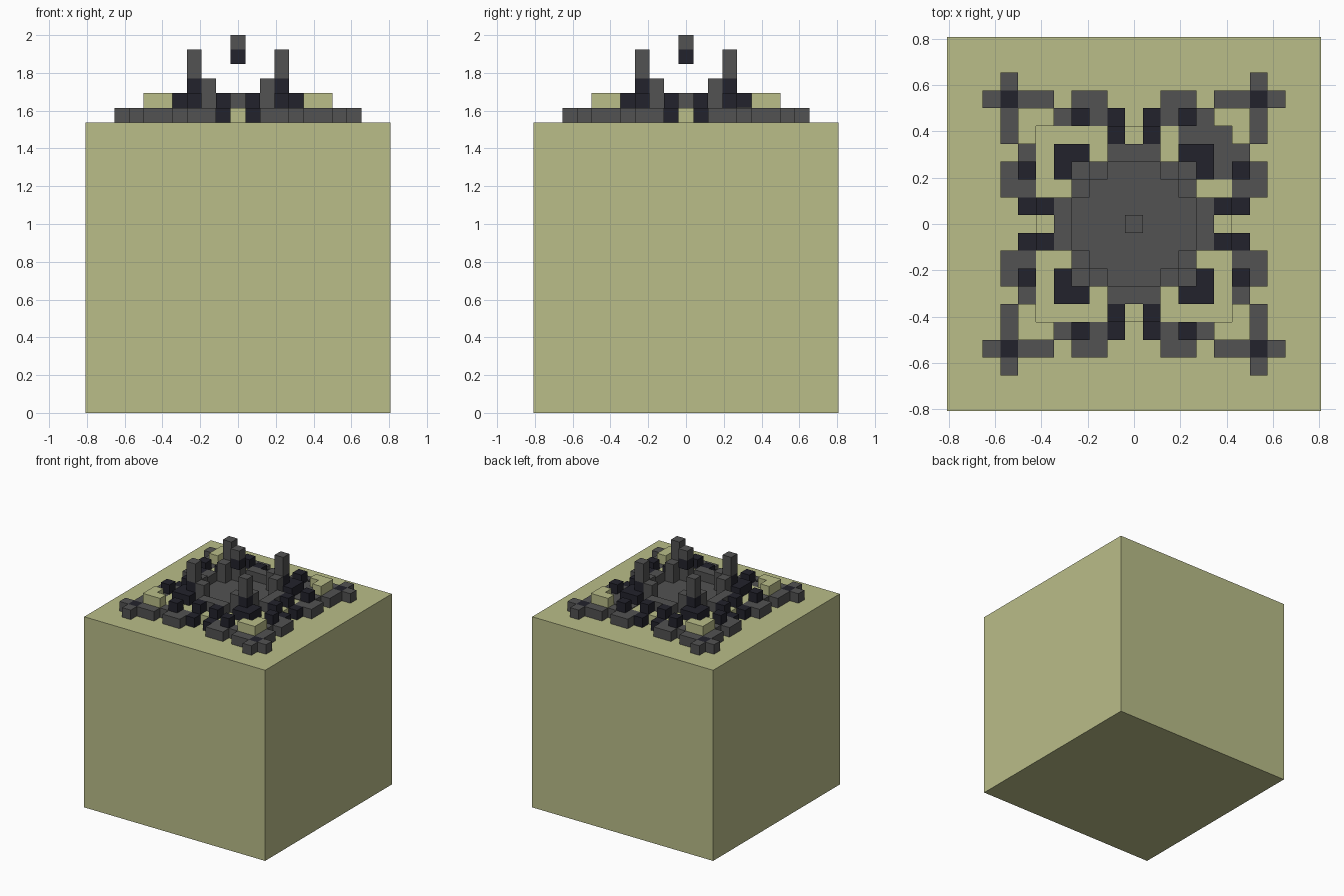
import bpy, bmesh
from mathutils import Matrix, Vector

U = 2 / 26        # edge of one block
GROUND = 20       # ground level in blocks

if "Cube" in bpy.data.objects:
    bpy.data.objects.remove(bpy.data.objects["Cube"])


def material(name, color):
    m = bpy.data.materials.new(name)
    m.use_nodes = True
    m.diffuse_color = (*color, 1)
    m.node_tree.nodes["Principled BSDF"].inputs["Base Color"].default_value = (*color, 1)
    return m


SAND = material("pale_olive", (0.49, 0.51, 0.25))
STONE = material("grey_stone", (0.085, 0.085, 0.085))
DARK = material("dark_stone", (0.016, 0.016, 0.025))


def symmetric(box):
    """All distinct copies of a box under mirroring in x, y and the diagonal."""
    i0, i1, j0, j1, k0, k1 = box
    found = set()
    for a, b, c, d in ((i0, i1, j0, j1), (j0, j1, i0, i1)):
        for x0, x1 in ((a, b), (-b, -a)):
            for y0, y1 in ((c, d), (-d, -c)):
                found.add((x0, x1, y0, y1, k0, k1))
    return sorted(found)


def blocks(name, mat, boxes, mirror=True):
    """Boxes given as first/last cell in x and y, then bottom/top level."""
    bm = bmesh.new()
    for box in boxes:
        for i0, i1, j0, j1, k0, k1 in (symmetric(box) if mirror else [box]):
            size = Vector((i1 - i0 + 1, j1 - j0 + 1, k1 - k0)) * U
            centre = Vector(((i0 + i1) / 2, (j0 + j1) / 2, GROUND + (k0 + k1) / 2)) * U
            bmesh.ops.create_cube(bm, size=1,
                                  matrix=Matrix.Translation(centre) @ Matrix.Diagonal((*size, 1)))
    mesh = bpy.data.meshes.new(name)
    bm.to_mesh(mesh)
    bm.free()
    mesh.materials.append(mat)
    obj = bpy.data.objects.new(name, mesh)
    bpy.context.collection.objects.link(obj)
    return obj


# Ground cube and low terrace
blocks("ground", SAND, [(-10, 10, -10, 10, -GROUND, 0)], False)
blocks("terrace", SAND, [(-5, 5, -5, 5, 0, 1)], False)

# Paved courtyard and the paved corner path, thin plates on the terrace
PLATE = 1.06
blocks("courtyard_floor", STONE, [(-3, 3, -2, 2, 1, PLATE), (-2, 2, -3, 3, 1, PLATE - 0.01)], False)
blocks("corner_path", STONE, [(3, 5, 5, 5, 1, PLATE), (5, 5, 3, 4, 1, PLATE)], False)

# Walls around the courtyard
blocks("low_wall", STONE, [(-1, 1, 4, 4, 1, 2)])
blocks("high_wall", STONE, [(2, 2, 3, 3, 1, 3)])

# Corner towers with dark footings and buttresses
blocks("tower_base", DARK, [(3, 3, 3, 3, 1, 3)])
blocks("tower_shaft", STONE, [(3, 3, 3, 3, 3, 5)])
blocks("tower_buttress", DARK, [(3, 3, 4, 4, 1, 2), (4, 4, 4, 4, 1, 2)])

# Stepped gate posts on the four sides
blocks("gate_upper_post", DARK, [(1, 1, 5, 5, 1, 2)])
blocks("gate_lower_post", DARK, [(1, 1, 6, 6, 0, 1)])

# Outer bastions beside the gates
blocks("bastion", STONE, [(2, 3, 7, 7, 0, 1), (2, 2, 6, 6, 0, 1), (4, 4, 6, 6, 0, 1)])
blocks("bastion_post", DARK, [(3, 3, 6, 6, 0, 2)])

# Angled sandy blocks at the terrace corners
blocks("corner_mound", SAND, [(6, 6, 6, 6, 0, 2), (5, 5, 6, 6, 0, 2)])

# Cross-shaped outer corners
blocks("outer_corner_arm", STONE, [(5, 6, 7, 7, 0, 1), (8, 8, 7, 7, 0, 1)])
blocks("outer_corner_core", DARK, [(7, 7, 7, 7, 0, 1)])

# Floating centre stone
blocks("floating_stone_bottom", DARK, [(0, 0, 0, 0, 4, 5)], False)
blocks("floating_stone_top", STONE, [(0, 0, 0, 0, 5, 6)], False)
